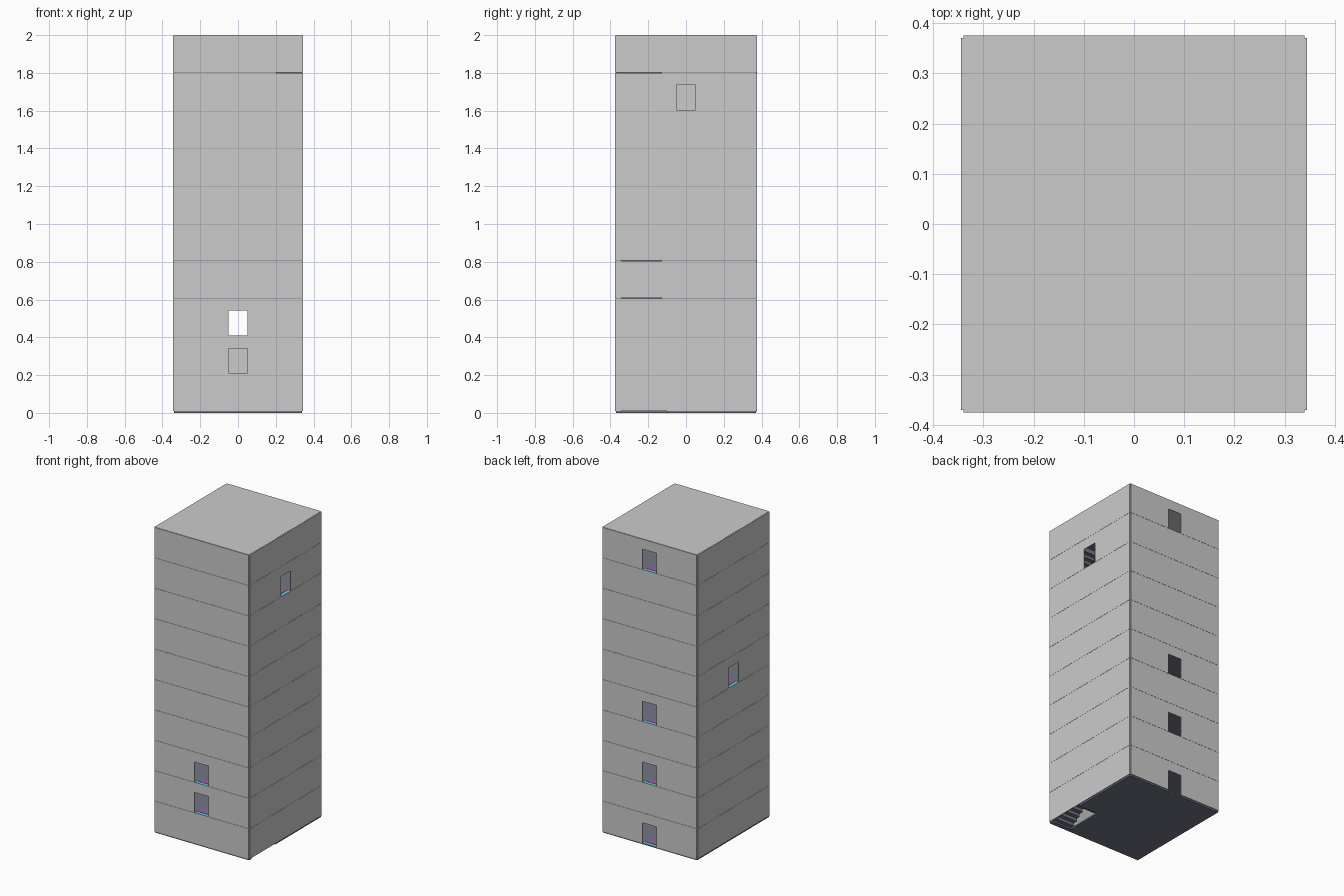
import bpy

if "Cube" in bpy.data.objects:
    bpy.data.objects.remove(bpy.data.objects["Cube"])

HX, HY, T = 0.34, 0.371, 0.005      # inner half sizes, wall thickness
PITCH, SLAB = 0.199, 0.01           # storey height, slab thickness
DOOR_W, DOOR_H = 0.10, 0.133
STAIR_X, STAIR_Y0, STAIR_Y1 = 0.20, -HY, -0.10
STEPS = 10
DOORS = {"front": (1, 2), "back": (0, 2, 4, 9), "right": (8,), "left": (5,)}


def material(name, rgb):
    m = bpy.data.materials.new(name)
    m.diffuse_color = (*rgb, 1)
    m.use_nodes = True
    m.node_tree.nodes["Principled BSDF"].inputs["Base Color"].default_value = m.diffuse_color
    return m


floor_mat = material("slate_floor", (0.16, 0.18, 0.23))
mat_purple = material("purple_mat", (0.30, 0.12, 0.38))
mat_cyan = material("cyan_sill", (0.15, 0.65, 0.75))


def boxes(name, spans, mat=None):
    """One object made of boxes given as (x0, x1, y0, y1, z0, z1)."""
    verts, faces = [], []
    for x0, x1, y0, y1, z0, z1 in spans:
        n = len(verts)
        verts += [(x, y, z) for z in (z0, z1)
                  for x, y in ((x0, y0), (x1, y0), (x1, y1), (x0, y1))]
        quads = [(3, 2, 1, 0), (4, 5, 6, 7)]
        quads += [(i, (i + 1) % 4, (i + 1) % 4 + 4, i + 4) for i in range(4)]
        faces += [tuple(n + i for i in q) for q in quads]
    mesh = bpy.data.meshes.new(name)
    mesh.from_pydata(verts, [], faces)
    if mat:
        mesh.materials.append(mat)
    obj = bpy.data.objects.new(name, mesh)
    bpy.context.collection.objects.link(obj)
    return obj


def on_side(side, a0, a1, d0, d1, z0, z1):
    """Box placed along a side: a runs along the wall, d is depth outwards."""
    if side in ("front", "back"):
        s = -1 if side == "front" else 1
        y = sorted((s * (HY + d0), s * (HY + d1)))
        return (a0, a1, *y, z0, z1)
    s = -1 if side == "left" else 1
    x = sorted((s * (HX + d0), s * (HX + d1)))
    return (*x, a0, a1, z0, z1)


for k in range(10):
    z = k * PITCH
    top, base = z + PITCH + SLAB, z + SLAB

    # floor slab with the stairwell left open
    boxes(f"floor_{k}", [(-HX, STAIR_X, -HY, HY, z, base),
                         (STAIR_X, HX, STAIR_Y1, HY, z, base)], floor_mat)

    # walls, split around a doorway where there is one
    for side, levels in DOORS.items():
        half = HX if side in ("front", "back") else HY
        w, head = DOOR_W / 2, base + DOOR_H
        z1 = top - 0.001
        if k in levels:
            parts = [(-half, -w, base, z1), (w, half, base, z1), (-w, w, head, z1)]
            # sill strip and mat inside the doorway
            boxes(f"sill_{side}_{k}", [on_side(side, -w, w, -0.012, T, base - 0.002, base + 0.001)], mat_cyan)
            boxes(f"mat_{side}_{k}", [on_side(side, -w, w, -0.06, -0.02, base, base + 0.001)], mat_purple)
        else:
            parts = [(-half, half, base, z1)]
        boxes(f"wall_{side}_{k}", [on_side(side, a0, a1, 0, T, b, c) for a0, a1, b, c in parts])

    # stair flight rising towards the back (the top storey has none)
    if k < 9:
        run, rise = (STAIR_Y1 - STAIR_Y0) / STEPS, PITCH / STEPS
        boxes(f"stairs_{k}", [(STAIR_X, HX, STAIR_Y0 + i * run, STAIR_Y0 + (i + 1) * run,
                               base + max(i - 1, -0.5) * rise, base + (i + 1) * rise)
                              for i in range(STEPS)], floor_mat)

# roof slab
boxes("roof", [(-HX, HX, -HY, HY, 10 * PITCH, 10 * PITCH + SLAB)])
